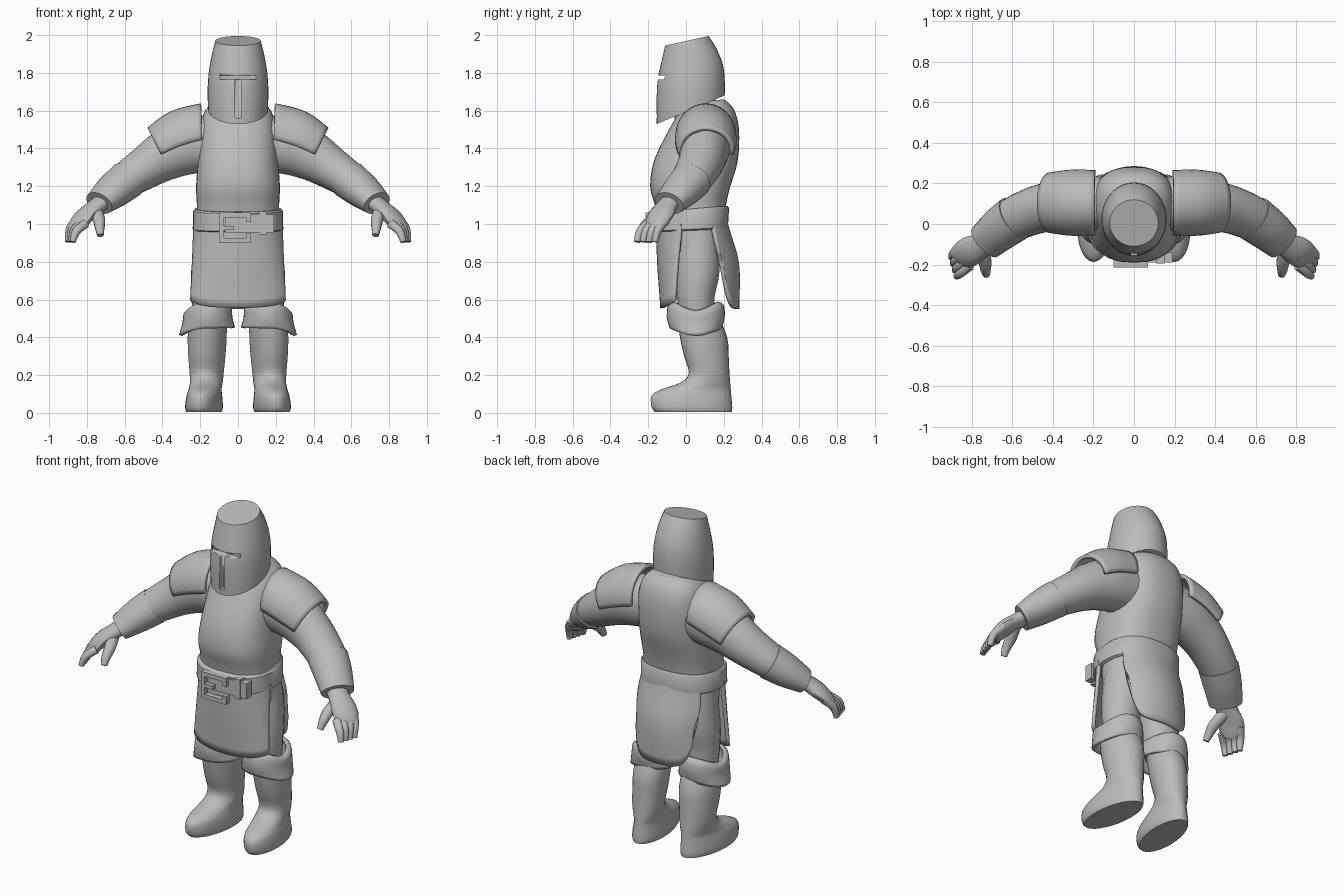
import bpy, bmesh, math
from mathutils import Vector

if "Cube" in bpy.data.objects:
    bpy.data.objects.remove(bpy.data.objects["Cube"])

GREY = bpy.data.materials.new("plain grey")
GREY.diffuse_color = (0.5, 0.5, 0.5, 1)
GREY.use_nodes = True
GREY.node_tree.nodes["Principled BSDF"].inputs["Base Color"].default_value = GREY.diffuse_color


def finish(name, bm, mirror=False, thick=0, angle=40):
    bmesh.ops.recalc_face_normals(bm, faces=bm.faces)
    me = bpy.data.meshes.new(name)
    bm.to_mesh(me)
    bm.free()
    me.materials.append(GREY)
    ob = bpy.data.objects.new(name, me)
    bpy.context.collection.objects.link(ob)
    bpy.context.view_layer.objects.active = ob
    ob.select_set(True)
    bpy.ops.object.shade_smooth_by_angle(angle=math.radians(angle))
    ob.select_set(False)
    if thick:
        m = ob.modifiers.new("thickness", 'SOLIDIFY')
        m.thickness, m.offset = thick, 0
    if mirror:
        m = ob.modifiers.new("mirror", 'MIRROR')
        m.use_mirror_merge = False
    return ob


def loft(name, rings, closed=True, caps=True, **kw):
    bm = bmesh.new()
    rows = [[bm.verts.new(p) for p in r] for r in rings]
    n = len(rows[0])
    for a, b in zip(rows, rows[1:]):
        for i in range(n if closed else n - 1):
            j = (i + 1) % n
            bm.faces.new((a[i], a[j], b[j], b[i]))
    if caps and closed:
        bm.faces.new(rows[0])
        bm.faces.new(rows[-1])
    return finish(name, bm, **kw)


def spline(keys, steps):
    """Catmull-Rom interpolation of rows of numbers."""
    out = []
    for i in range(len(keys) - 1):
        p = [keys[max(i - 1, 0)], keys[i], keys[i + 1], keys[min(i + 2, len(keys) - 1)]]
        for s in range(steps):
            t = s / steps
            out.append([0.5 * (2 * b + (c - a) * t + (2 * a - 5 * b + 4 * c - d) * t * t
                        + (3 * b - a - 3 * c + d) * t ** 3) for a, b, c, d in zip(*p)])
    return out + [list(keys[-1])]


def stack(name, keys, n=28, steps=3, power=1.0, toe=0, **kw):
    """Horizontal rings: z, centre x, half width, front y, back y, slope."""
    rings = []
    for z, cx, rx, y0, y1, sl in spline(keys, steps):
        ring = []
        for i in range(n):
            a = 2 * math.pi * i / n
            c, s = math.cos(a), math.sin(a)
            x = math.copysign(abs(c) ** power, c) * rx
            y = math.copysign(abs(s) ** power, s) * (y1 - y0) / 2
            ring.append((cx + x - toe * y, (y0 + y1) / 2 + y, z + sl * y))
        rings.append(ring)
    return loft(name, rings, **kw)


def tube(name, keys, ref, n=16, steps=3, **kw):
    """Elliptical tube along a path: x, y, z, half width, half depth."""
    pts = spline(keys, steps)
    rings = []
    for i, p in enumerate(pts):
        t = Vector(pts[min(i + 1, len(pts) - 1)][:3]) - Vector(pts[max(i - 1, 0)][:3])
        u = t.cross(Vector(ref)).normalized()
        v = u.cross(t).normalized()
        rings.append([Vector(p[:3]) + u * p[3] * math.cos(a) + v * p[4] * math.sin(a)
                      for a in (2 * math.pi * k / n for k in range(n))])
    return loft(name, rings, **kw)


def boxes(name, specs, **kw):
    """Several boxes in one object: x0, x1, y0, y1, z0, z1."""
    bm = bmesh.new()
    for x0, x1, y0, y1, z0, z1 in specs:
        for v in bmesh.ops.create_cube(bm, size=1)["verts"]:
            v.co = (x0 + (v.co.x + .5) * (x1 - x0), y0 + (v.co.y + .5) * (y1 - y0),
                    z0 + (v.co.z + .5) * (z1 - z0))
    return finish(name, bm, **kw)


# Helmet with a T-shaped sight slot
helmet = stack("helmet", [(1.605, 0, .158, -.155, .205, .42), (1.70, 0, .161, -.157, .205, .34),
                          (1.80, 0, .155, -.152, .195, .26), (1.90, 0, .138, -.128, .16, .22),
                          (1.97, 0, .12, -.11, .12, .22)], n=36)
slot = boxes("slot_cutter", [(-.015, .015, -.3, -.12, 1.56, 1.775)])
slit = boxes("slit_cutter", [(-.095, .095, -.3, -.105, 1.765, 1.787)])
for cutter in (slot, slit):
    cutter.hide_render = True
    cutter.hide_viewport = True
    m = helmet.modifiers.new("cut", 'BOOLEAN')
    m.operation, m.solver, m.object = 'DIFFERENCE', 'EXACT', cutter

# Torso, neck and hips
stack("torso", [(.96, 0, .222, -.14, .2, 0), (1.1, 0, .218, -.165, .212, 0),
                (1.2, 0, .222, -.19, .235, 0), (1.34, 0, .212, -.168, .275, 0),
                (1.5, 0, .202, -.095, .28, .05), (1.6, 0, .175, -.04, .25, .1),
                (1.65, 0, .12, 0, .2, .1)], n=36, power=.8)
stack("neck", [(1.55, 0, .11, -.06, .17, 0), (1.68, 0, .1, -.06, .15, 0)], steps=1)
stack("hips", [(1.0, 0, .222, -.11, .19, 0), (.85, 0, .225, -.09, .18, 0),
               (.74, 0, .2, -.06, .16, 0)], power=.85)

# Belt, buckle and strap loop
stack("belt", [(.965, 0, .23, -.175, .208, .04), (.972, 0, .24, -.185, .222, .05),
               (1.07, 0, .237, -.187, .228, .07), (1.08, 0, .228, -.178, .22, .08)],
      n=36, steps=1, power=.85)
boxes("buckle", [(-.1, -.075, -.215, -.18, .9, 1.06), (-.1, .07, -.215, -.18, 1.035, 1.06),
                 (-.1, .07, -.215, -.18, .9, .925), (.045, .07, -.215, -.18, 1.01, 1.06),
                 (.045, .07, -.215, -.18, .9, .95), (-.08, -.02, -.215, -.185, .968, .99)])
boxes("belt_loop", [(.11, .15, -.195, -.15, .945, 1.065)])
boxes("strap_end", [(-.07, .19, -.19, -.14, .955, 1.05)])


# Hanging cloth panels
def panel(name, top, low, corner, power, rows, span):
    """Rows along the drop: half width, centre y, edge y."""
    drop, rings = spline(rows, 5), []
    for k, (w, yc, ye) in enumerate(drop):
        v, ring = k / (len(drop) - 1), []
        for i in range(25):
            u = i / 12 - 1
            bottom = low + corner * abs(u) ** power
            cs = (math.cos(u * span) - math.cos(span)) / (1 - math.cos(span))
            ring.append((w * math.sin(u * span) / math.sin(span), ye + (yc - ye) * cs,
                         top + (bottom - top) * v))
        rings.append(ring)
    loft(name, rings, closed=False, thick=.02)


panel("front_skirt", 1.0, .555, .04, 2, [(.228, -.15, -.02), (.235, -.142, -.04), (.245, -.127, -.055)], 1.4)
panel("back_skirt", 1.04, .55, .22, 5, [(.19, .205, .13), (.205, .27, .155), (.195, .272, .19)], 1.2)

# Legs and boots
tube("thigh", [(.12, .06, .98, .10, .11), (.135, .06, .76, .112, .118), (.14, .052, .62, .108, .1),
               (.145, .06, .48, .09, .09)], (0, 1, 0), n=20, mirror=True)
stack("boot", [(.005, .18, .09, -.165, .243, 0), (.03, .18, .098, -.182, .245, 0),
               (.09, .178, .092, -.183, .24, 0), (.125, .174, .085, -.13, .237, 0),
               (.16, .168, .086, -.03, .234, 0), (.21, .166, .09, .015, .23, 0),
               (.3, .165, .098, -.01, .226, 0), (.4, .163, .103, -.032, .218, 0),
               (.52, .16, .1, -.05, .17, 0)], toe=.1, mirror=True)

# Turned-down boot cuffs with drooping points
rings = []
for v, rx, ry in spline([(0, .098, .115), (.08, .118, .138), (.5, .122, .145), (1, .136, .13)], 3):
    ring = []
    for i in range(32):
        a = 2 * math.pi * i / 32
        c, s = math.cos(a), math.sin(a)
        point = max(0, c) ** 4
        ztop = .555 + .025 * s * s - .02 * point
        zlow = .45 - .04 * max(0, c) ** 2 - .025 * max(0, -s) ** 6 * (1 - v)
        ring.append((.16 + c * rx + .008 * point * v, .052 + s * ry, ztop + (zlow - ztop) * v))
    rings.append(ring)
loft("boot_cuff", rings, caps=False, thick=.018, mirror=True)

# Arms, bracers and shoulder plates
UP = (0, 0, 1)
tube("arm", [(.12, .1, 1.43, .13, .15), (.27, .1, 1.41, .135, .15), (.38, .09, 1.365, .125, .135),
             (.48, .07, 1.305, .118, .115), (.6, .02, 1.225, .108, .095), (.68, -.04, 1.155, .085, .07)],
     UP, n=22, mirror=True)
tube("bracer", [(.585, .03, 1.235, .115, .103), (.66, -.025, 1.175, .108, .093),
                (.735, -.09, 1.11, .094, .068)], UP, n=20, mirror=True)
rings = []
for x, z, tilt, r, ry in spline([(.19, 1.47, .03, .158, .15), (.31, 1.435, .28, .157, .152),
                                 (.415, 1.385, .46, .13, .138)], 4):
    rings.append([(x + math.sin(tilt) * r * math.cos(a), .105 + ry * math.sin(a),
                   z + math.cos(tilt) * r * math.cos(a))
                  for a in (math.radians(-98 + 196 * i / 20) for i in range(21))])
loft("shoulder_plate", rings, closed=False, thick=.022, mirror=True)

# Hands
tube("palm", [(.70, -.065, 1.135, .06, .045), (.755, -.105, 1.09, .062, .042),
              (.81, -.135, 1.045, .074, .04), (.85, -.165, .995, .066, .032),
              (.862, -.178, .97, .045, .02)], UP, n=14, mirror=True)
for i in range(4):
    k = i / 3
    base = Vector((.853, -.105, 1.02)).lerp(Vector((.81, -.205, 1.0)), k)
    tip = Vector((.9, -.165, .905)).lerp(Vector((.875, -.258, .905)), k)
    mid = base.lerp(tip, .5) + Vector((.014, -.012, .008))
    tube("finger", [(*base, .024, .026), (*mid, .022, .023), (*tip, .017, .016)],
         (1, 0, 0), n=10, mirror=True)
tube("thumb", [(.755, -.12, 1.07, .036, .036), (.735, -.185, 1.02, .031, .033),
               (.732, -.225, .98, .026, .026), (.728, -.25, .94, .018, .018)],
     (1, 0, 0), n=10, mirror=True)
